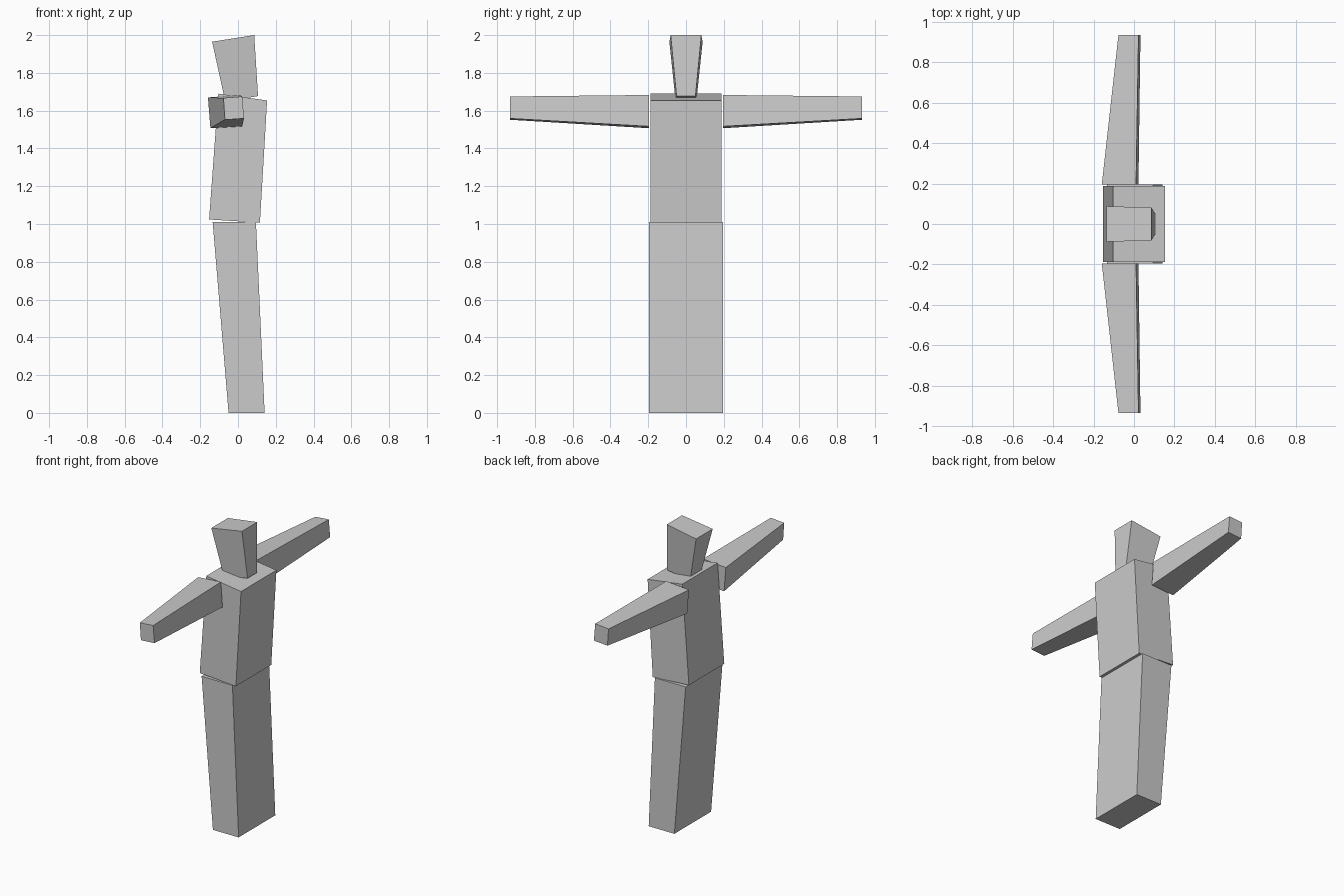
import bpy, bmesh

if "Cube" in bpy.data.objects:
    bpy.data.objects.remove(bpy.data.objects["Cube"])


def block(name, quad_a, quad_b):
    """Six-sided block lofted between two four-cornered ends."""
    bm = bmesh.new()
    a = [bm.verts.new(p) for p in quad_a]
    b = [bm.verts.new(p) for p in quad_b]
    bm.faces.new(a)
    bm.faces.new(b)
    for i in range(4):
        j = (i + 1) % 4
        bm.faces.new((a[i], a[j], b[j], b[i]))
    bmesh.ops.recalc_face_normals(bm, faces=bm.faces)
    mesh = bpy.data.meshes.new(name)
    bm.to_mesh(mesh)
    bm.free()
    obj = bpy.data.objects.new(name, mesh)
    bpy.context.collection.objects.link(obj)
    return obj


def at_y(profile, y):
    """Place an x-z profile at depth y."""
    return [(x, y, z) for x, z in profile]


def level(left, right):
    """Four corners from (x, z, half width) at the -x and +x edges."""
    (xl, zl, wl), (xr, zr, wr) = left, right
    return [(xl, -wl, zl), (xr, -wr, zr), (xr, wr, zr), (xl, wl, zl)]


# Torso, leaning slightly
TORSO = [(-0.153, 1.024), (0.116, 1.007), (0.154, 1.654), (-0.104, 1.69)]
block("torso", at_y(TORSO, -0.188), at_y(TORSO, 0.188))

# Head, narrowing towards the neck
block("head",
      level((-0.068, 1.65, 0.055), (0.106, 1.677, 0.05)),
      level((-0.137, 1.965, 0.088), (0.086, 2.0, 0.081)))

# Arm and leg profiles (x, z)
ARM_ROOT = [(-0.146, 1.507), (0.022, 1.517), (0.01, 1.683), (-0.159, 1.67)]
ARM_TIP = [(-0.069, 1.552), (0.032, 1.559), (0.022, 1.675), (-0.077, 1.667)]
LEG = [(-0.05, 0), (0.141, 0), (0.095, 1.01), (-0.134, 1.01)]

# Mirrored limbs
for side, s in (("near", -1), ("far", 1)):
    block(f"arm_{side}", at_y(ARM_ROOT, s * 0.196), at_y(ARM_TIP, s * 0.933))
    block(f"leg_{side}", at_y(LEG, 0), at_y(LEG, s * 0.195))
